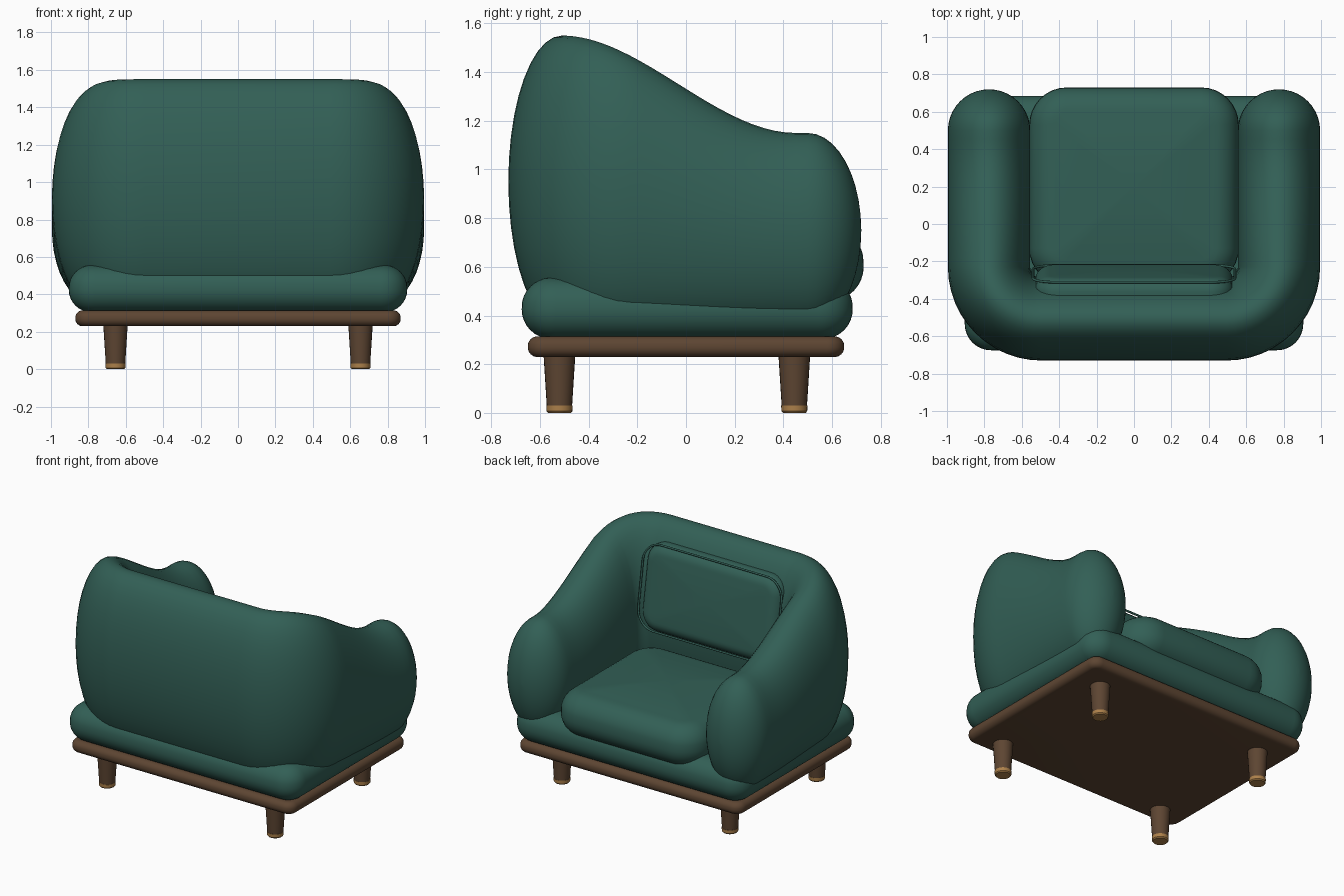
import bpy, bmesh
from math import sin, cos, pi, radians, sqrt

old = bpy.data.objects.get("Cube")
if old:
    bpy.data.objects.remove(old, do_unlink=True)


def material(name, rgb):
    m = bpy.data.materials.new(name)
    m.use_nodes = True
    m.diffuse_color = (*rgb, 1)
    bsdf = m.node_tree.nodes["Principled BSDF"]
    bsdf.inputs["Base Color"].default_value = (*rgb, 1)
    bsdf.inputs["Roughness"].default_value = 0.7
    return m


GREEN = material("green fabric", (0.032, 0.115, 0.092))
WOOD = material("brown wood", (0.11, 0.06, 0.032))
BRASS = material("brass", (0.42, 0.22, 0.07))


def loft(name, rings, mat, loc=(0, 0, 0), tilt=0, angle=50):
    """Skin a list of closed rings and cap both ends."""
    bm = bmesh.new()
    loops = [[bm.verts.new(p) for p in ring] for ring in rings]
    n = len(loops[0])
    for a, b in zip(loops, loops[1:]):
        for i in range(n):
            j = (i + 1) % n
            bm.faces.new((a[i], a[j], b[j], b[i]))
    bm.faces.new(loops[0][::-1])
    bm.faces.new(loops[-1])
    bmesh.ops.remove_doubles(bm, verts=bm.verts, dist=0.0005)
    bmesh.ops.recalc_face_normals(bm, faces=bm.faces)
    me = bpy.data.meshes.new(name)
    bm.to_mesh(me)
    bm.free()
    me.materials.append(mat)
    ob = bpy.data.objects.new(name, me)
    bpy.context.collection.objects.link(ob)
    ob.location = loc
    ob.rotation_euler.x = tilt
    bpy.ops.object.select_all(action="DESELECT")
    ob.select_set(True)
    bpy.context.view_layer.objects.active = ob
    bpy.ops.object.shade_smooth_by_angle(angle=radians(angle))
    return ob


def rounded_rect(hx, hy, r, z, steps=8):
    pts = []
    for q, (sx, sy) in enumerate([(1, 1), (-1, 1), (-1, -1), (1, -1)]):
        for k in range(steps + 1):
            a = (q + k / steps) * pi / 2
            pts.append((sx * (hx - r) + r * cos(a), sy * (hy - r) + r * sin(a), z))
    return pts


def cushion(name, size, corner, edge, mat, loc, tilt=0, crown=0.0):
    """Rounded slab: plan corner radius, rounded edges, optional domed top."""
    hx, hy, hz = (s / 2 for s in size)
    rings = []
    for k in range(17):
        a = -pi / 2 + pi * k / 16
        inset = edge * (1 - cos(a))
        z = (hz - min(edge, hz)) * (1 if k > 8 else -1) + min(edge, hz) * sin(a)
        rings.append(rounded_rect(hx - inset, hy - inset, max(corner - inset, 0.02), z))
    top = rings[-1]
    for s in (0.9, 0.75, 0.5, 0.25, 0.05):
        rings.append([(x * s, y * s, z + crown * (1 - s * s)) for x, y, z in top])
    return loft(name, rings, mat, loc, tilt)


# Wrap-around shell: elliptical sections swept along a U, sloping into the arms
ARM_X, BACK_Y, BEND, HALF_W, FLOOR, ARM_END = 0.775, -0.51, 0.28, 0.22, 0.35, 0.5


def top_height(y):
    t = min(max((y - BACK_Y) / 0.96, 0), 1)
    return 1.55 - 0.4 * t * t * (3 - 2 * t)


def section(x, y, nx, ny, shrink=1.0, sides=40):
    half = (top_height(y) - FLOOR) / 2
    mid = FLOOR + half
    ring = []
    for i in range(sides):
        a = 2 * pi * i / sides
        w = HALF_W * shrink * cos(a)
        ring.append((x + nx * w, y + ny * w, mid + half * shrink * sin(a)))
    return ring


half_path = []
for k in range(10, -1, -1):                       # rounded arm end
    a = pi / 2 * k / 10
    half_path.append((ARM_X, ARM_END + HALF_W * sin(a), 1, 0, max(cos(a), 0.01)))
bend_y = BACK_Y + BEND
for k in range(1, 16):                            # straight arm
    half_path.append((ARM_X, ARM_END + (bend_y - ARM_END) * k / 16, 1, 0, 1))
for k in range(13):                               # back corner
    a = pi / 2 * k / 12
    half_path.append((ARM_X - BEND + BEND * cos(a), bend_y - BEND * sin(a),
                      cos(a), -sin(a), 1))
mirrored = [(-x, y, -nx, ny, s) for x, y, nx, ny, s in reversed(half_path)]
loft("wraparound_back_and_arms", [section(*p) for p in half_path + mirrored], GREEN, angle=80)

# Upholstered base and wooden plinth
cushion("base_cushion", (1.81, 1.36, 0.25), 0.14, 0.12, GREEN, (0, 0.005, 0.43))
cushion("wood_plinth", (1.74, 1.3, 0.085), 0.07, 0.04, WOOD, (0, 0, 0.272))

# Seat cushion
cushion("seat_cushion", (1.12, 1.06, 0.3), 0.2, 0.14, GREEN, (0, 0.2, 0.61), crown=0.03)

# Leaning back pillow with piping round its front edge
LEAN = radians(-81)
PILLOW = (0, -0.35, 1.14)
cushion("back_pillow", (1.06, 0.6, 0.2), 0.13, 0.08, GREEN, PILLOW, LEAN, crown=0.01)
cu = bpy.data.curves.new("pillow_piping", "CURVE")
cu.dimensions = "3D"
cu.bevel_depth = 0.007
cu.bevel_resolution = 2
points = rounded_rect(0.54, 0.29, 0.13, 0.085)
spline = cu.splines.new("POLY")
spline.points.add(len(points) - 1)
for sp, p in zip(spline.points, points):
    sp.co = (*p, 1)
spline.use_cyclic_u = True
cu.materials.append(GREEN)
piping = bpy.data.objects.new("pillow_piping", cu)
bpy.context.collection.objects.link(piping)
piping.location = PILLOW
piping.rotation_euler.x = LEAN


# Tapered legs with brass feet
def turned(name, profile, mat, loc, sides=24):
    rings = [[(r * cos(2 * pi * i / sides), r * sin(2 * pi * i / sides), z)
              for i in range(sides)] for r, z in profile]
    return loft(name, rings, mat, loc, angle=35)


for side, x in (("left", 0.655), ("right", -0.655)):
    for end, y in (("front", -0.52), ("back", 0.445)):
        turned(f"{end}_{side}_leg", [(0.052, 0.028), (0.066, 0.25)], WOOD, (x, y, 0))
        turned(f"{end}_{side}_foot", [(0.047, 0), (0.053, 0.007), (0.054, 0.03)],
               BRASS, (x, y, 0))
